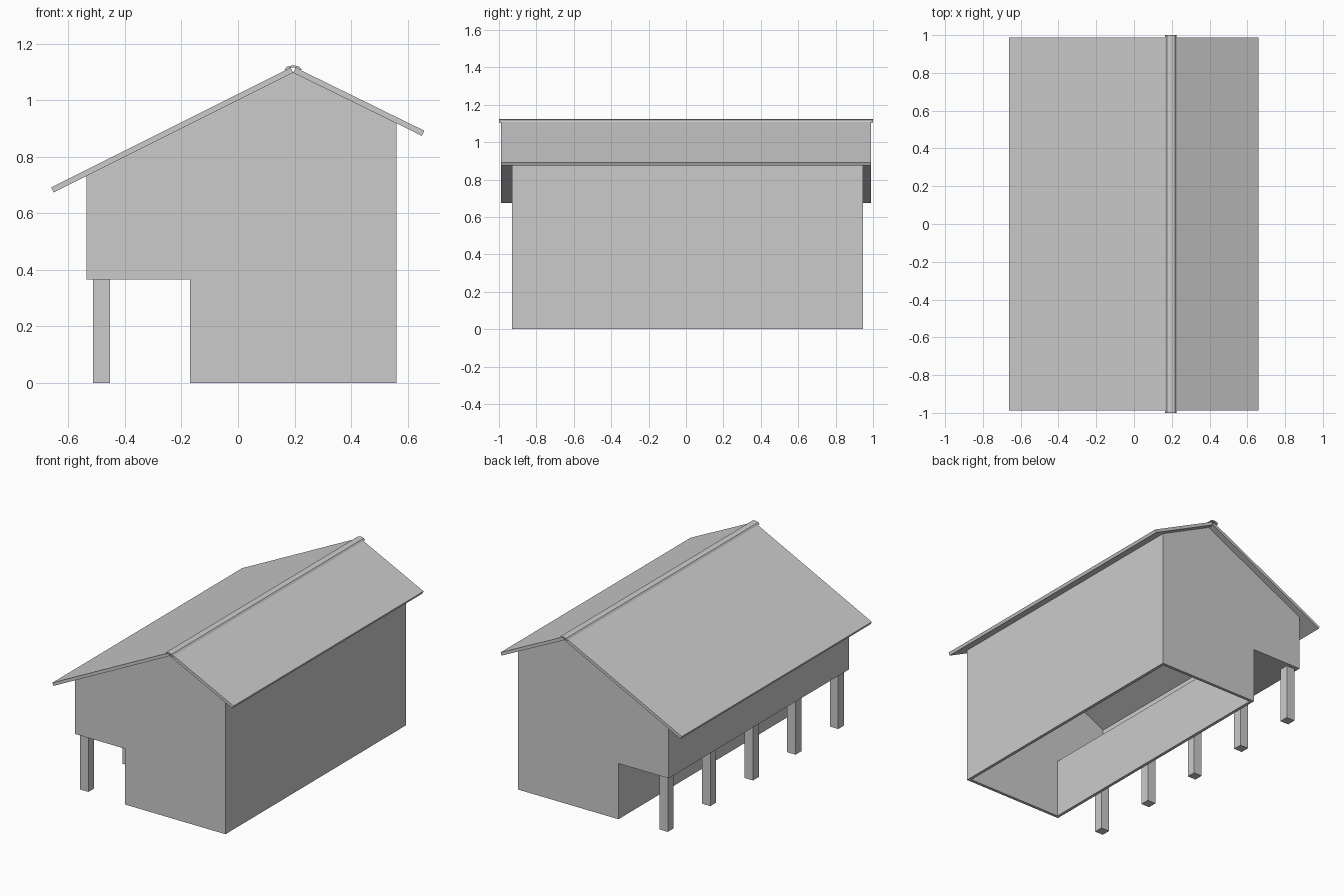
import bpy, bmesh
from math import cos, sin, pi

if "Cube" in bpy.data.objects:
    bpy.data.objects.remove(bpy.data.objects["Cube"])


def extrude(name, profile, y0, y1):
    """Prism from an x-z profile, running from y0 to y1."""
    bm = bmesh.new()
    face = bm.faces.new([bm.verts.new((x, y0, z)) for x, z in profile])
    res = bmesh.ops.extrude_face_region(bm, geom=[face])
    verts = [g for g in res["geom"] if isinstance(g, bmesh.types.BMVert)]
    bmesh.ops.translate(bm, verts=verts, vec=(0, y1 - y0, 0))
    bmesh.ops.recalc_face_normals(bm, faces=bm.faces)
    mesh = bpy.data.meshes.new(name)
    bm.to_mesh(mesh)
    bm.free()
    obj = bpy.data.objects.new(name, mesh)
    bpy.context.collection.objects.link(obj)
    return obj


RX, RZ = 0.195, 1.0975          # underside of the ridge
T = 0.02                        # wall and roof thickness
Y0, Y1 = -0.93, 0.945           # gable walls


def roof_z(x):
    return RZ - (0.5 * (RX - x) if x < RX else 0.49 * (x - RX))


# House walls: stepped gable profile, hollow, open at the bottom and under the roof
walls = extrude("house_walls", [
    (-0.17, 0), (0.56, 0), (0.56, roof_z(0.56)), (RX, RZ),
    (-0.535, roof_z(-0.535)), (-0.535, 0.367), (-0.17, 0.367)], Y0, Y1)
hollow = extrude("interior_cutter", [
    (-0.17 + T, -0.1), (0.56 - T, -0.1), (0.56 - T, 1.3),
    (-0.535 + T, 1.3), (-0.535 + T, 0.367 + T), (-0.17 + T, 0.367 + T)],
    Y0 + T, Y1 - T)
hollow.hide_render = True
hollow.hide_viewport = True
cut = walls.modifiers.new("hollow", "BOOLEAN")
cut.operation = "DIFFERENCE"
cut.solver = "EXACT"
cut.object = hollow

# Roof panels, cut square at both ends so a small V opens at the ridge
for name, eave in (("roof_panel_left", -0.652), ("roof_panel_right", 0.65)):
    z = roof_z(eave)
    dx, dz = eave - RX, z - RZ
    length = (dx * dx + dz * dz) ** 0.5
    nx, nz = -dz / length * T, dx / length * T
    if nz < 0:
        nx, nz = -nx, -nz
    extrude(name, [(RX, RZ), (eave, z), (eave + nx, z + nz), (RX + nx, RZ + nz)],
            -0.988, 0.988)

# Ridge cap: thin faceted arch over the roof joint
angles = [pi * i / 4 for i in range(5)]
outer = [(RX + 0.030 * cos(a), 1.108 + 0.016 * sin(a)) for a in angles]
inner = [(RX + 0.022 * cos(a), 1.106 + 0.010 * sin(a)) for a in reversed(angles)]
extrude("ridge_cap", outer + inner, -1, 1)

# Row of square posts under the overhang
for i in range(5):
    y = -0.88 + i * 0.443
    extrude(f"porch_post_{i + 1}",
            [(-0.513, 0), (-0.452, 0), (-0.452, 0.367), (-0.513, 0.367)],
            y - 0.03, y + 0.03)
